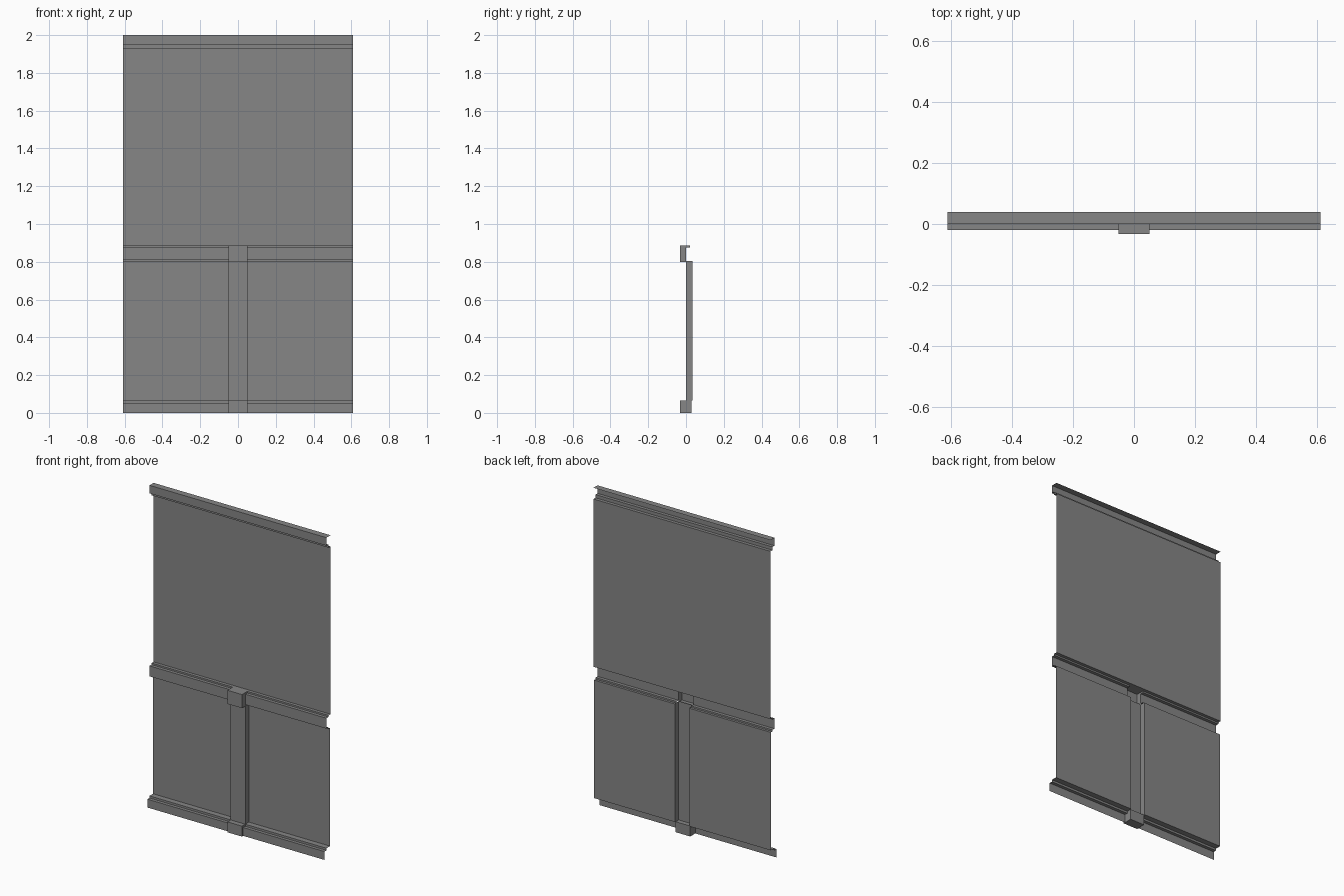
import bpy
import bmesh

cube = bpy.data.objects.get("Cube")
if cube:
    bpy.data.objects.remove(cube, do_unlink=True)

grey = bpy.data.materials.new("plain grey")
grey.use_nodes = True
COLOUR = (0.24, 0.24, 0.24, 1)
grey.diffuse_color = COLOUR
grey.node_tree.nodes["Principled BSDF"].inputs["Base Color"].default_value = COLOUR

HALF = 0.61       # half width of the wall
POST = 0.05       # half width of the central post
BACK = 0.035      # depth of the lower panels
FRONT = -0.032    # front of the post blocks


def finish(name, bm):
    mesh = bpy.data.meshes.new(name)
    bm.to_mesh(mesh)
    bm.free()
    mesh.materials.append(grey)
    obj = bpy.data.objects.new(name, mesh)
    bpy.context.collection.objects.link(obj)
    return obj


def sheet(name, profile, x0, x1):
    """Sweep an open (y, z) profile along x, listed from bottom to top."""
    bm = bmesh.new()
    rows = [[bm.verts.new((x, y, z)) for x in (x0, x1)] for y, z in profile]
    for (a, b), (c, d) in zip(rows, rows[1:]):
        bm.faces.new((a, b, d, c))
    return finish(name, bm)


def box(name, y0, y1, z0, z1, open_sides=()):
    """Box as wide as the post, without the faces whose normals are listed."""
    bm = bmesh.new()
    bmesh.ops.create_cube(bm, size=1)
    for v in bm.verts:
        v.co.x *= 2 * POST
        v.co.y = y0 if v.co.y < 0 else y1
        v.co.z = z0 if v.co.z < 0 else z1
    bm.normal_update()
    gone = [f for f in bm.faces
            if tuple(round(n) for n in f.normal) in open_sides]
    bmesh.ops.delete(bm, geom=gone, context='FACES')
    return finish(name, bm)


# Upper panel with stepped cornice and top ledge
sheet("upper_panel", [(0.04, 0.885), (0.04, 1.93), (0.02, 1.93), (0.02, 1.95),
                      (0, 1.95), (0, 2), (0.04, 2)], -HALF, HALF)

# Lower panels with baseboard and middle rail, either side of the post
lower = [(-0.02, 0), (-0.02, 0.052), (0, 0.052), (0, 0.065), (BACK, 0.065),
         (BACK, 0.8), (0.02, 0.8), (0.02, 0.81), (0, 0.81), (0, 0.875),
         (0.02, 0.875), (0.02, 0.885), (0.04, 0.885)]
sheet("left_lower_panel", lower, POST, HALF)
sheet("right_lower_panel", lower, -HALF, -POST)

# Central post: closed foot, open-backed shaft and head
BEHIND, UP, DOWN = (0, 1, 0), (0, 0, 1), (0, 0, -1)
box("post_foot", FRONT, 0.03, 0, 0.065)
box("post_shaft", 0, BACK, 0.065, 0.805, (BEHIND, UP, DOWN))
box("post_head", FRONT, 0, 0.8, 0.885, (BEHIND,))
box("post_head_cap", 0, 0.02, 0.875, 0.885, (BEHIND, DOWN, (0, -1, 0)))
sheet("post_cap_ledge", [(0.02, 0.885), (0.04, 0.885)], -POST, POST)
